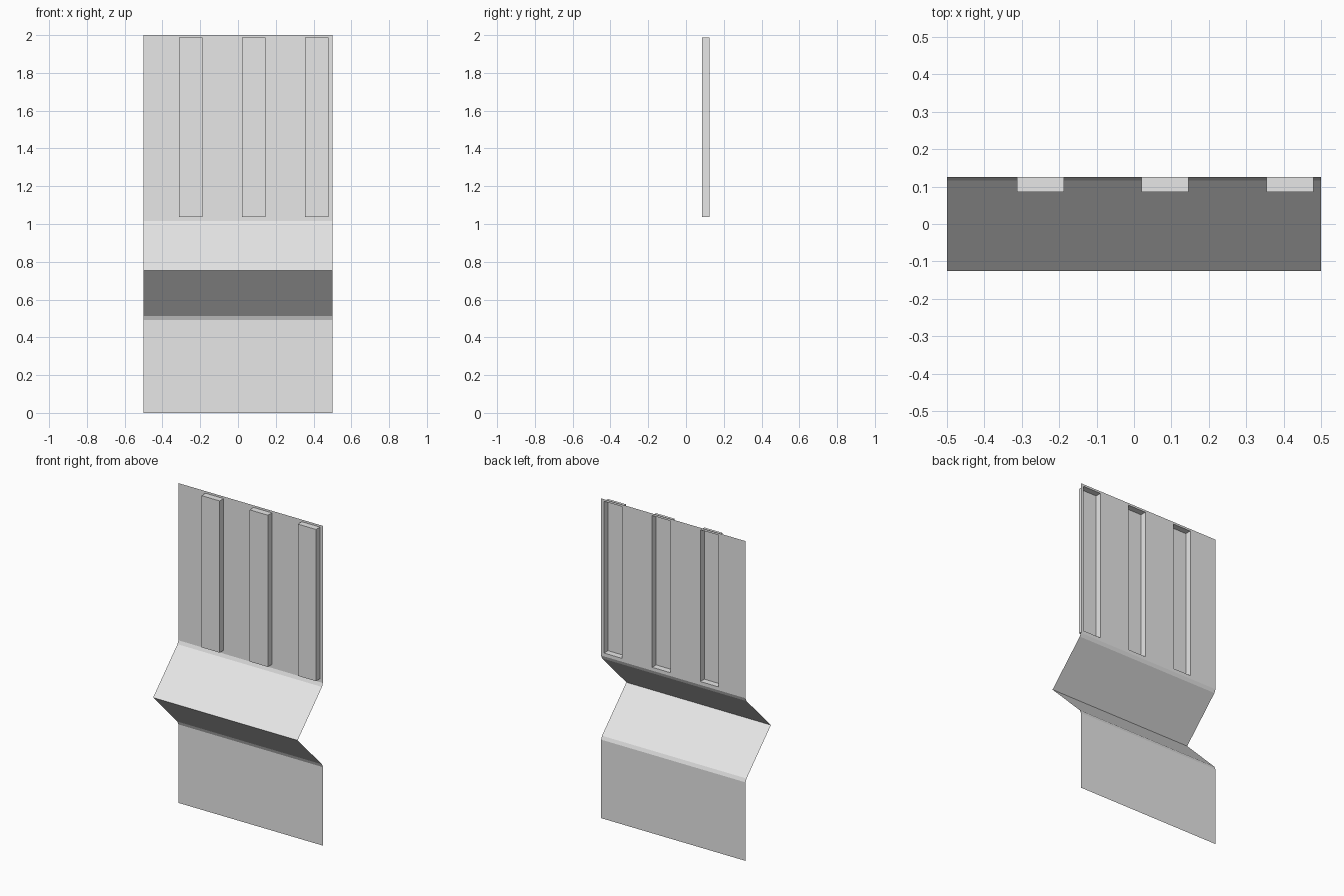
import bpy
import bmesh

cube = bpy.data.objects.get("Cube")
if cube:
    bpy.data.objects.remove(cube, do_unlink=True)

# One plain grey for the whole sheet
grey = bpy.data.materials.new("light grey")
grey.use_nodes = True
grey.diffuse_color = (0.8, 0.8, 0.8, 1)
grey.node_tree.nodes["Principled BSDF"].inputs["Base Color"].default_value = (0.8, 0.8, 0.8, 1)

BACK = 0.125
RIB_BOTTOM, RIB_TOP, RIB_DEPTH = 1.038, 1.987, 0.039
RIB_HALF = 0.063
rib_centres = [-0.25 + i / 3 for i in range(3)]

# Side profile (y, z): lower panel, softened V fold, upper panel
profile = [(BACK, 0), (BACK, 0.491), (0.116, 0.512), (-BACK, 0.754),
           (0.116, 0.996), (BACK, 1.017),
           (BACK, RIB_BOTTOM), (BACK, RIB_TOP), (BACK, 2)]

# Column positions across the width, cut at the rib edges
columns = [-0.5]
for c in rib_centres:
    columns += [c - RIB_HALF, c + RIB_HALF]
columns.append(0.5)

# Folded sheet
bm = bmesh.new()
rows = [[bm.verts.new((x, y, z)) for x in columns] for y, z in profile]
rib_faces = []
for r in range(len(rows) - 1):
    low, high = rows[r], rows[r + 1]
    for c in range(len(columns) - 1):
        face = bm.faces.new((low[c], low[c + 1], high[c + 1], high[c]))
        if profile[r][1] == RIB_BOTTOM and c % 2 == 1:
            rib_faces.append(face)

# Pressed ribs: raised at the front, hollow at the back
pressed = bmesh.ops.extrude_discrete_faces(bm, faces=rib_faces)["faces"]
for face in pressed:
    bmesh.ops.translate(bm, verts=face.verts[:], vec=(0, -RIB_DEPTH, 0))

mesh = bpy.data.meshes.new("folded_ribbed_panel")
bm.to_mesh(mesh)
bm.free()
mesh.materials.append(grey)
panel = bpy.data.objects.new("folded_ribbed_panel", mesh)
bpy.context.collection.objects.link(panel)
